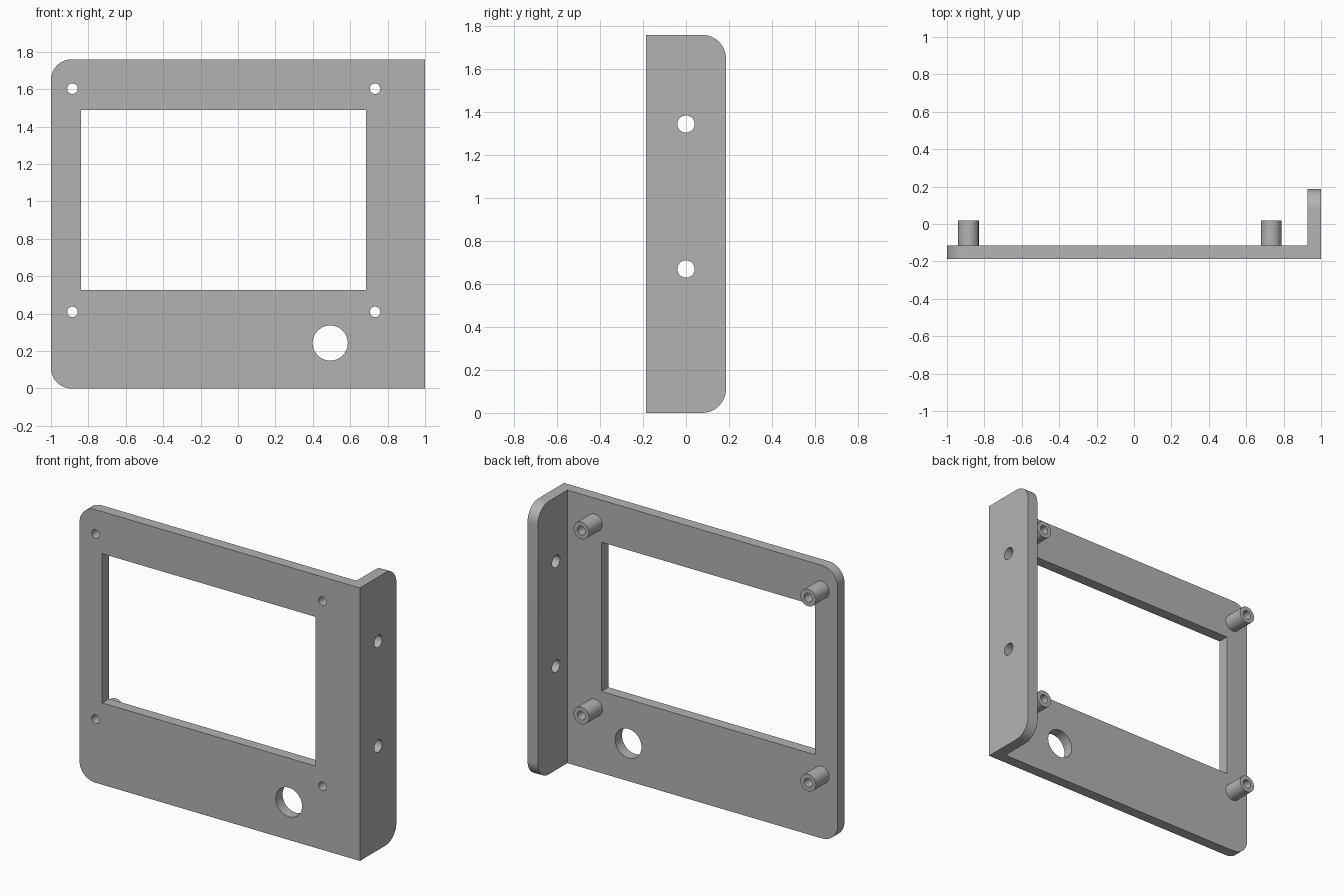
import bpy, bmesh
from math import radians
from mathutils import Matrix, Vector

old = bpy.data.objects.get("Cube")
if old:
    bpy.data.objects.remove(old, do_unlink=True)

# Main dimensions
HEIGHT, BACK, THICK = 1.76, 0.186, 0.07
FRONT = -BACK
PLATE_BACK = FRONT + THICK
FLANGE_IN = 0.927
CORNER = 0.11

grey = bpy.data.materials.new("plain grey")
grey.use_nodes = True
COLOUR = (0.45, 0.45, 0.45, 1)
grey.diffuse_color = COLOUR
grey.node_tree.nodes["Principled BSDF"].inputs["Base Color"].default_value = COLOUR


def make_object(name, bm):
    bmesh.ops.recalc_face_normals(bm, faces=bm.faces)
    mesh = bpy.data.meshes.new(name)
    bm.to_mesh(mesh)
    bm.free()
    mesh.materials.append(grey)
    obj = bpy.data.objects.new(name, mesh)
    bpy.context.collection.objects.link(obj)
    return obj


def add_rod(bm, start, end, radius, sides=40):
    """Closed cylinder between two points."""
    start, end = Vector(start), Vector(end)
    axis = end - start
    turn = axis.to_track_quat('Z', 'Y').to_matrix().to_4x4()
    bmesh.ops.create_cone(bm, cap_ends=True, segments=sides, radius1=radius,
                          radius2=radius, depth=axis.length,
                          matrix=Matrix.Translation((start + end) / 2) @ turn)


def combine(target, tool, operation):
    """Apply a boolean, then remove the helper object."""
    tool.hide_render = True
    mod = target.modifiers.new(operation, 'BOOLEAN')
    mod.operation, mod.solver, mod.object = operation, 'EXACT', tool
    bpy.ops.object.select_all(action='DESELECT')
    bpy.context.view_layer.objects.active = target
    target.select_set(True)
    bpy.ops.object.modifier_apply(modifier=mod.name)
    bpy.data.objects.remove(tool, do_unlink=True)


# L-shaped bracket: front plate and side flange with rounded free corners
bm = bmesh.new()
outline = [(-1, FRONT), (1, FRONT), (1, BACK), (FLANGE_IN, BACK),
           (FLANGE_IN, PLATE_BACK), (-1, PLATE_BACK)]
base = bm.faces.new([bm.verts.new((x, y, 0)) for x, y in outline])
top = bmesh.ops.extrude_face_region(bm, geom=[base])
bmesh.ops.translate(bm, vec=(0, 0, HEIGHT),
                    verts=[v for v in top["geom"] if isinstance(v, bmesh.types.BMVert)])


def is_free_corner(edge):
    a, b = (v.co for v in edge.verts)
    same_height = abs(a.z - b.z) < 1e-4
    left_end = a.x < -0.99 and b.x < -0.99
    back_end = min(a.y, b.y) > BACK - 1e-4
    return same_height and (left_end or back_end)


bmesh.ops.bevel(bm, geom=[e for e in bm.edges if is_free_corner(e)], offset=CORNER,
                offset_type='OFFSET', segments=12, profile=0.5, affect='EDGES')
bracket = make_object("display_bracket", bm)

# Four standoffs behind the plate
mounts = [(x, z) for x in (-0.885, 0.733) for z in (0.41, 1.603)]
bm = bmesh.new()
for x, z in mounts:
    add_rod(bm, (x, PLATE_BACK - 0.03, z), (x, 0.02, z), 0.055)
combine(bracket, make_object("standoffs", bm), 'UNION')

# Openings: screen window, screw holes, knob hole and flange holes
bm = bmesh.new()
window = Matrix.Translation((-0.077, FRONT, 1.008)) @ Matrix.Diagonal((1.523, 0.3, 0.962, 1))
bmesh.ops.create_cube(bm, size=1, matrix=window)
for x, z in mounts:
    add_rod(bm, (x, -0.3, z), (x, 0.1, z), 0.028)
add_rod(bm, (0.493, -0.3, 0.243), (0.493, 0.1, 0.243), 0.094, 48)
for z in (0.67, 1.345):
    add_rod(bm, (0.85, 0, z), (1.1, 0, z), 0.04)
combine(bracket, make_object("opening_cutters", bm), 'DIFFERENCE')

bpy.ops.object.shade_smooth_by_angle(angle=radians(30))
